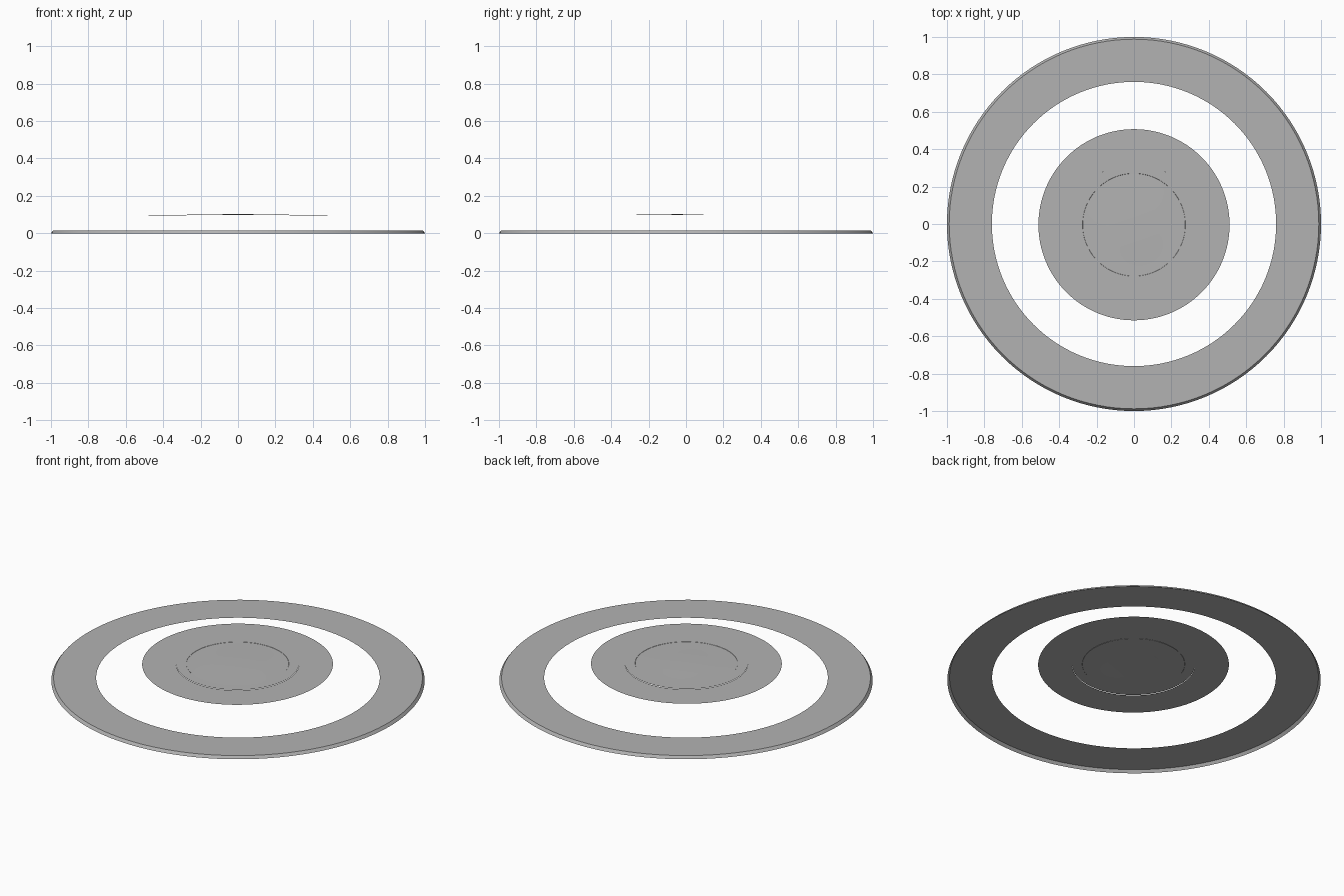
import bpy, bmesh, math
from math import sin, cos, pi

if "Cube" in bpy.data.objects:
    bpy.data.objects.remove(bpy.data.objects["Cube"])

SEGS = 128

# Mid grey for every part
grey = bpy.data.materials.new("mid_grey")
grey.diffuse_color = (0.45, 0.45, 0.45, 1)
grey.use_nodes = True
grey.node_tree.nodes["Principled BSDF"].inputs["Base Color"].default_value = grey.diffuse_color


def lathe(name, profile, location=(0, 0, 0), tilt=0.0):
    """Spin a thin open (radius, z) profile, outside to inside, around z."""
    bm = bmesh.new()
    loops = []
    for r, z in profile:
        n = SEGS if r > 0 else 1
        loops.append([bm.verts.new((r * cos(2 * pi * i / SEGS), r * sin(2 * pi * i / SEGS), z))
                      for i in range(n)])
    for a, b in zip(loops, loops[1:]):
        for i in range(SEGS):
            j = (i + 1) % SEGS
            if len(b) == 1:
                bm.faces.new((a[i], a[j], b[0]))
            else:
                bm.faces.new((a[i], a[j], b[j], b[i]))
    mesh = bpy.data.meshes.new(name)
    bm.to_mesh(mesh)
    bm.free()
    mesh.materials.append(grey)
    obj = bpy.data.objects.new(name, mesh)
    bpy.context.collection.objects.link(obj)
    obj.location = location
    obj.rotation_euler.x = tilt
    bpy.context.view_layer.objects.active = obj
    obj.select_set(True)
    bpy.ops.object.shade_smooth_by_angle(angle=math.radians(20))
    obj.select_set(False)
    return obj


# Flat outer ring with a short flared skirt
lathe("outer_ring", [(1.0, 0.0), (0.988, 0.016), (0.76, 0.016)])

# Floating disc: flat rim and a slightly raised, shallow domed lid, tipped a little
place = dict(location=(0, -0.004, 0.097), tilt=0.004)
lathe("disc_rim", [(0.511, 0.0), (0.329, 0.0)], **place)
lathe("disc_lid", [(0.329, 0.003), (0.275, 0.003), (0.274, 0.002), (0.14, 0.003), (0.0, 0.007)], **place)
